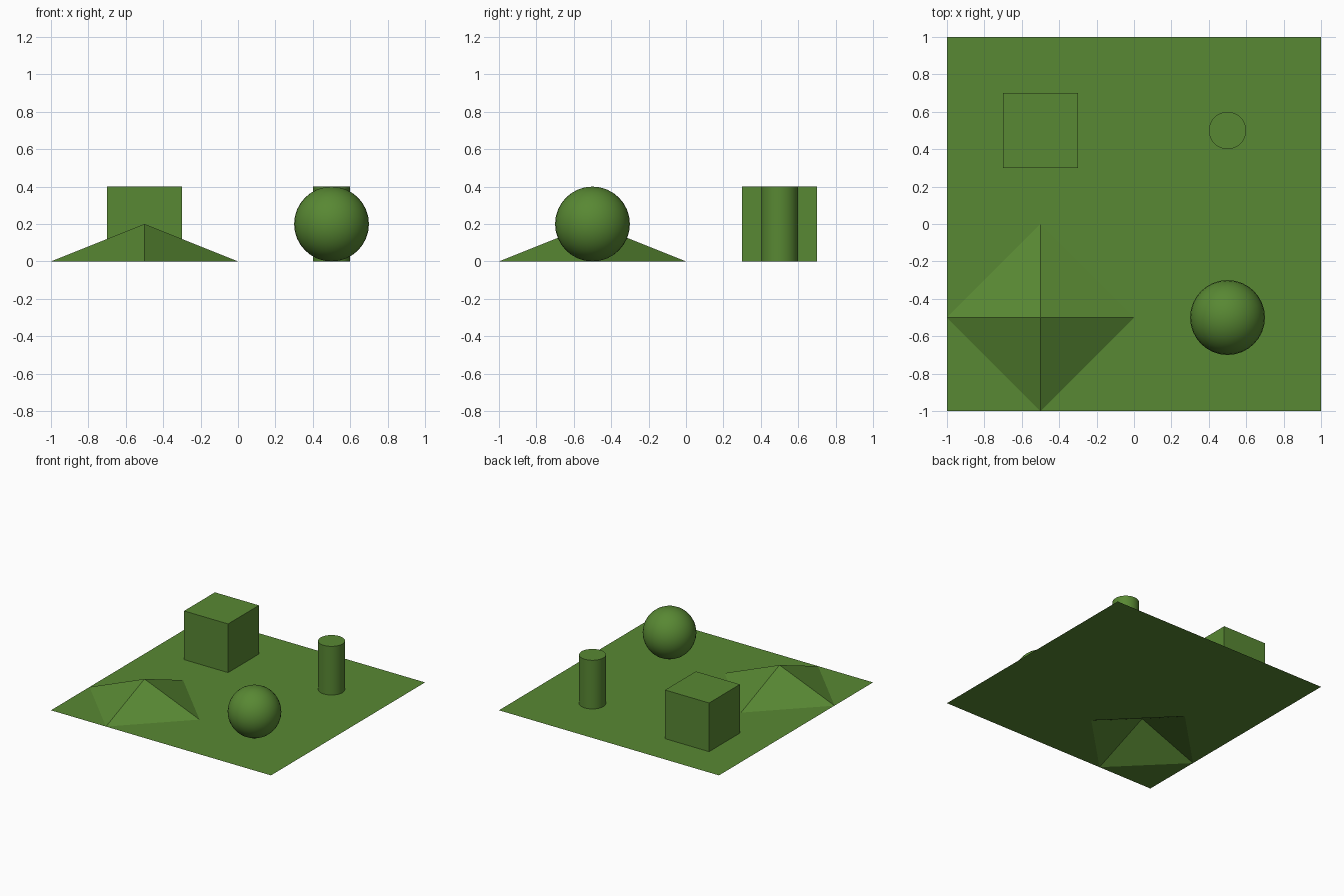
import bpy, bmesh, math

if "Cube" in bpy.data.objects:
    bpy.data.objects.remove(bpy.data.objects["Cube"])

green = bpy.data.materials.new("grass_green")
green.diffuse_color = (0.098, 0.246, 0.033, 1)
green.use_nodes = True
green.node_tree.nodes["Principled BSDF"].inputs["Base Color"].default_value = green.diffuse_color


def finish(name, smooth=False):
    ob = bpy.context.object
    ob.name = name
    ob.data.materials.append(green)
    if smooth:
        bpy.ops.object.shade_smooth_by_angle(angle=math.radians(35))
    return ob


# ground sheet: coarse grid with one point pulled up into a hollow hill
bpy.ops.mesh.primitive_grid_add(x_subdivisions=4, y_subdivisions=4, size=2)
ground = finish("ground")
bm = bmesh.new()
bm.from_mesh(ground.data)
peak = min(bm.verts, key=lambda v: math.hypot(v.co.x + 0.5, v.co.y + 0.5))
for f in list(peak.link_faces):
    a, b = [v for e in peak.link_edges if e in f.edges[:]
            for v in e.verts if v != peak]
    bmesh.utils.face_split(f, a, b)
peak.co.z = 0.2
bm.to_mesh(ground.data)
bm.free()

# shapes standing on the ground
bpy.ops.mesh.primitive_cube_add(size=0.4, location=(-0.5, 0.5, 0.2))
finish("box")
bpy.ops.mesh.primitive_cylinder_add(vertices=32, radius=0.1, depth=0.4,
                                    location=(0.5, 0.5, 0.2))
finish("post", True)
bpy.ops.mesh.primitive_uv_sphere_add(segments=32, ring_count=16, radius=0.2,
                                     location=(0.5, -0.5, 0.2))
finish("ball", True)
